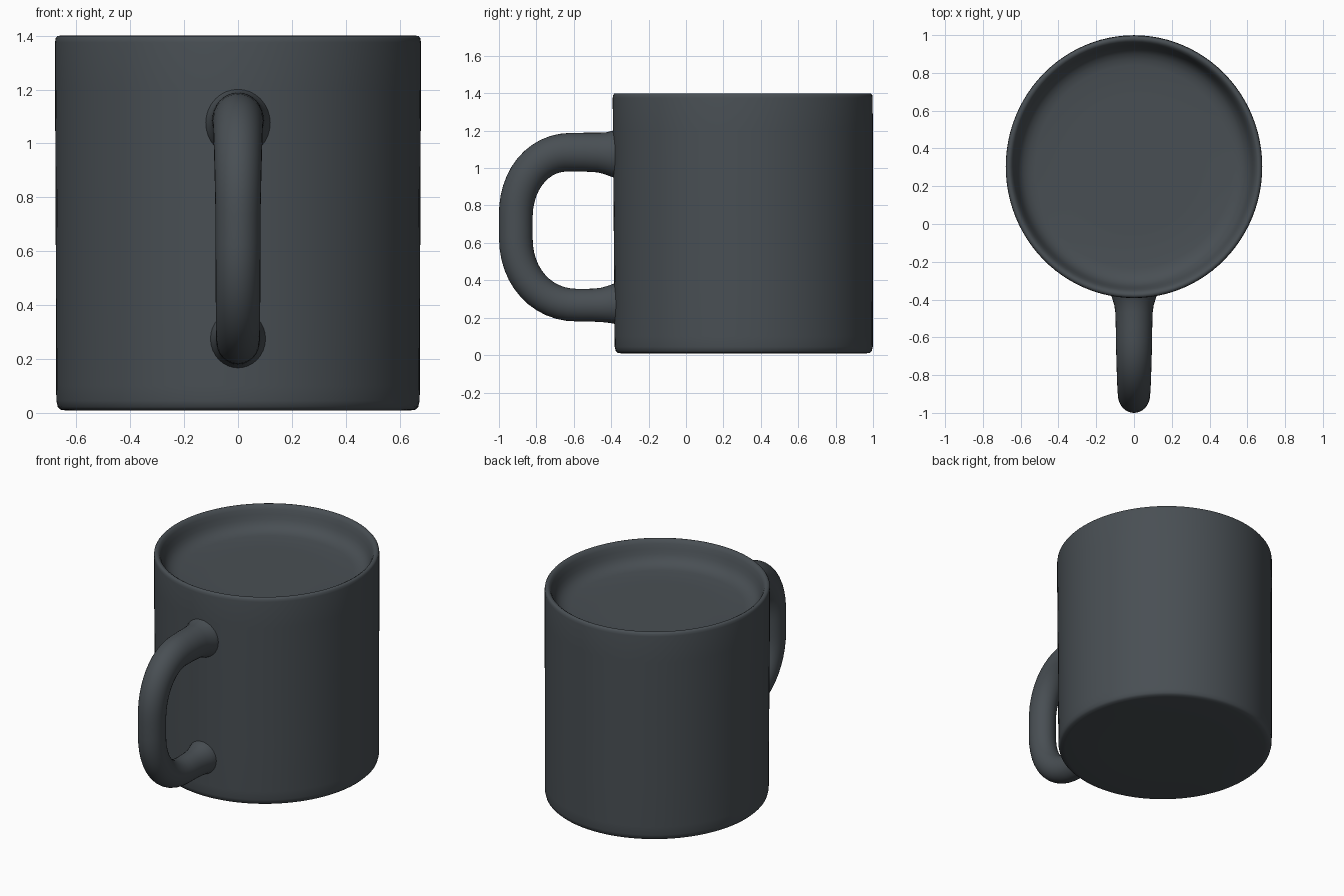
import bpy, bmesh, math
from mathutils import Vector

if "Cube" in bpy.data.objects:
    bpy.data.objects.remove(bpy.data.objects["Cube"])

slate = bpy.data.materials.new("dark_slate")
slate.diffuse_color = (0.066, 0.078, 0.088, 1)
slate.use_nodes = True
slate.node_tree.nodes["Principled BSDF"].inputs["Base Color"].default_value = slate.diffuse_color


def skin_rings(name, rings, angle=60):
    """Join successive rings of points into a closed smooth surface."""
    bm = bmesh.new()
    loops = [[bm.verts.new(p) for p in ring] for ring in rings]
    n = len(loops[0])
    for a, b in zip(loops, loops[1:]):
        for i in range(n):
            j = (i + 1) % n
            bm.faces.new((a[i], a[j], b[j], b[i]))
    bm.faces.new(loops[0])
    bm.faces.new(loops[-1])
    bmesh.ops.recalc_face_normals(bm, faces=bm.faces)
    mesh = bpy.data.meshes.new(name)
    bm.to_mesh(mesh)
    bm.free()
    mesh.materials.append(slate)
    obj = bpy.data.objects.new(name, mesh)
    bpy.context.collection.objects.link(obj)
    bpy.ops.object.select_all(action='DESELECT')
    obj.select_set(True)
    bpy.context.view_layer.objects.active = obj
    bpy.ops.object.shade_smooth_by_angle(angle=math.radians(angle))
    return obj


# Mug body: lathed profile (radius fraction, height) with a shallow filled top
profile = [(0.60, 0.008), (0.93, 0.008), (0.97, 0.012), (0.985, 0.022), (0.993, 0.045),
           (0.994, 0.10), (0.995, 0.4), (0.997, 0.8), (1.0, 1.2), (1.0, 1.375),
           (0.997, 1.39), (0.988, 1.398), (0.972, 1.40), (0.955, 1.393), (0.94, 1.375),
           (0.925, 1.345), (0.91, 1.315), (0.89, 1.29), (0.86, 1.27), (0.82, 1.257),
           (0.77, 1.25), (0.5, 1.25)]
SIDES = 96
body_rings = []
for r, z in profile:
    cy = 0.309 - 0.006 * z / 1.4                 # leans very slightly forward
    body_rings.append([(0.679 * r * math.cos(2 * math.pi * i / SIDES),
                        cy + 0.695 * r * math.sin(2 * math.pi * i / SIDES), z)
                       for i in range(SIDES)])
skin_rings("mug_body", body_rings)

# Handle: centre line (y, z, radius), flared where it meets the body
path = [(-0.33, 1.077, 0.135), (-0.375, 1.077, 0.130), (-0.40, 1.078, 0.122),
        (-0.43, 1.08, 0.112), (-0.47, 1.083, 0.106), (-0.54, 1.085, 0.104)]
STEPS = 12
for i in range(STEPS + 1):                       # upper bend
    t = math.pi / 2 * i / STEPS
    path.append((-0.62 - 0.29 * math.sin(t) ** 0.95, 0.74 + 0.345 * math.cos(t) ** 0.95,
                 0.103 - 0.013 * i / STEPS))
for i in range(STEPS + 1):                       # lower bend
    t = math.pi / 2 * i / STEPS
    path.append((-0.58 - 0.33 * abs(math.cos(t)) ** 0.95, 0.63 - 0.363 * math.sin(t) ** 0.95,
                 0.09 - 0.003 * i / STEPS))
path += [(-0.50, 0.267, 0.088), (-0.45, 0.268, 0.092), (-0.41, 0.271, 0.100),
         (-0.375, 0.274, 0.110), (-0.33, 0.275, 0.115)]

handle_rings = []
for k, (y, z, r) in enumerate(path):
    a, b = path[max(k - 1, 0)], path[min(k + 1, len(path) - 1)]
    tangent = Vector((0, b[0] - a[0], b[1] - a[1])).normalized()
    side = Vector((1, 0, 0))
    out = tangent.cross(side)
    centre = Vector((0, y, z))
    handle_rings.append([centre + r * (side * 0.93 * math.cos(2 * math.pi * i / 32)
                                       + out * math.sin(2 * math.pi * i / 32))
                         for i in range(32)])
skin_rings("mug_handle", handle_rings)
